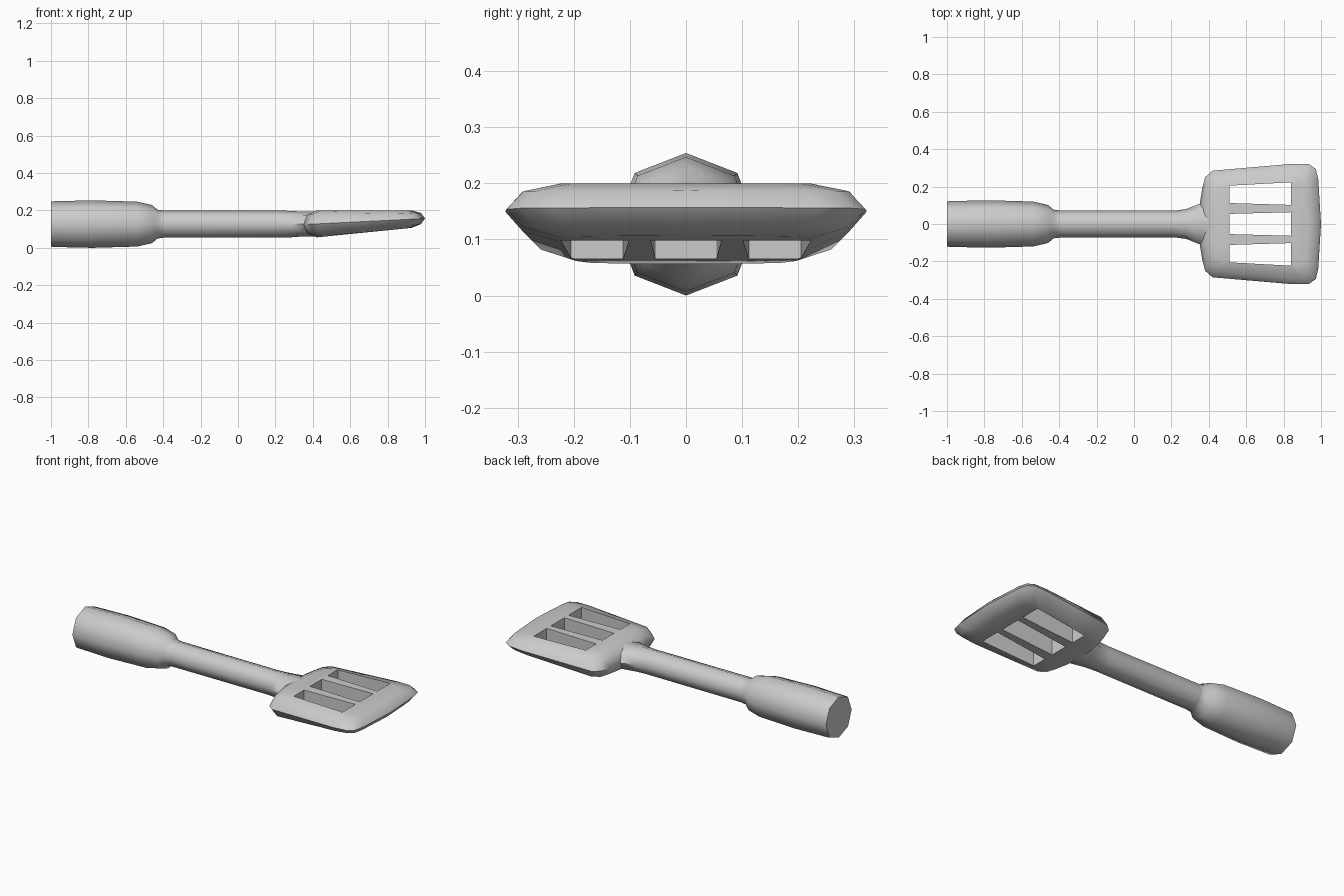
import bpy, bmesh

if "Cube" in bpy.data.objects:
    bpy.data.objects.remove(bpy.data.objects["Cube"])

ZC = 0.127  # height of the handle axis


def loft(name, rings):
    """Skin closed rings of equal length and cap both ends."""
    bm = bmesh.new()
    loops = [[bm.verts.new(p) for p in ring] for ring in rings]
    n = len(loops[0])
    for a, b in zip(loops, loops[1:]):
        for i in range(n):
            j = (i + 1) % n
            bm.faces.new((a[i], a[j], b[j], b[i]))
    bm.faces.new(loops[0])
    bm.faces.new(loops[-1])
    bmesh.ops.recalc_face_normals(bm, faces=bm.faces)
    mesh = bpy.data.meshes.new(name)
    bm.to_mesh(mesh)
    bm.free()
    ob = bpy.data.objects.new(name, mesh)
    bpy.context.collection.objects.link(ob)
    return ob


def octagon(x, ry, rz):
    k = 0.72
    pts = [(1, 0), (k, k), (0, 1), (-k, k), (-1, 0), (-k, -k), (0, -1), (k, -k)]
    return [(x, ry * c, ZC + rz * s) for c, s in pts]


def boolean(ob, other, operation):
    mod = ob.modifiers.new(operation.title(), 'BOOLEAN')
    mod.object, mod.operation, mod.solver = other, operation, 'EXACT'
    bpy.context.view_layer.objects.active = ob
    bpy.ops.object.modifier_apply(modifier=mod.name)
    bpy.data.objects.remove(other)


def smooth(ob):
    bpy.ops.object.select_all(action='DESELECT')
    ob.select_set(True)
    bpy.context.view_layer.objects.active = ob
    bpy.ops.object.shade_smooth_by_angle(angle=0.87)


# Thick octagonal grip, tapering into the shaft
grip = loft("grip", [octagon(x, r, r) for x, r in (
    (-1, 0.12), (-0.99, 0.122), (-0.78, 0.127), (-0.54, 0.12),
    (-0.46, 0.102), (-0.43, 0.077), (-0.40, 0.073))])

# Shaft with a neck that flares sideways into the blade
shaft = loft("shaft", [octagon(x, ry, rz) for x, ry, rz in (
    (-0.44, 0.073, 0.073), (0.22, 0.072, 0.072), (0.28, 0.08, 0.071),
    (0.35, 0.108, 0.066), (0.44, 0.13, 0.066))])

# Blade: wedge-shaped slab with rounded edges
half = [(0.35, 0.10), (0.365, 0.19), (0.38, 0.25), (0.42, 0.285), (0.64, 0.304),
        (0.85, 0.322), (0.935, 0.32), (0.972, 0.295), (0.985, 0.24), (1.0, 0.0)]
outline = half + [(x, -y) for x, y in reversed(half[:-1])]


def blade_ring(inset, t):
    ring = []
    for x, y in outline:
        x = 0.675 + (x - 0.675) * (1 - 0.7 * inset / 0.32)
        y *= 1 - inset / 0.32
        bottom = 0.054 + (x - 0.4) * 0.1
        ring.append((x, y, bottom + (0.2 - bottom) * t))
    return ring


blade = loft("blade", [blade_ring(d, t) for d, t in (
    (0.1, 0), (0.03, 0.17), (0, 0.5), (0.03, 0.85), (0.1, 1))])

# Three slots that widen toward the tip
for lo1, hi1, lo2, hi2 in ((0.112, 0.205, 0.102, 0.223),
                           (-0.054, 0.054, -0.063, 0.063),
                           (-0.205, -0.112, -0.223, -0.102)):
    cutter = loft("slot_cutter", [
        [(0.51, lo1, z), (0.84, lo2, z), (0.84, hi2, z), (0.51, hi1, z)]
        for z in (-0.1, 0.4)])
    boolean(blade, cutter, 'DIFFERENCE')

for part in (grip, shaft, blade):
    smooth(part)
